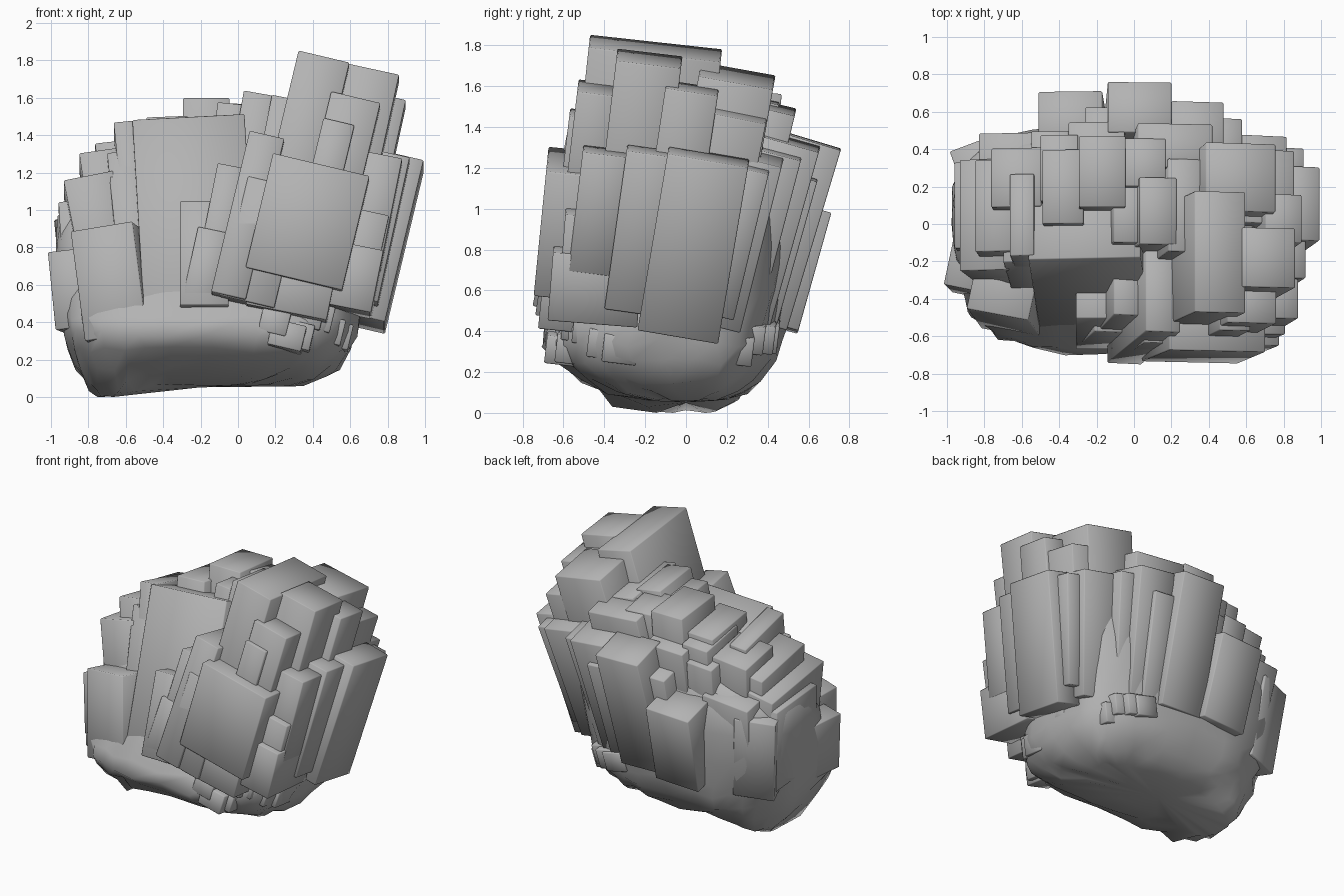
import bpy, bmesh, math, random
from mathutils import Vector, Matrix

random.seed(4)
grey = bpy.data.materials.new("dark_stone")
grey.diffuse_color = (.45, .45, .45, 1)


def finish(bm, name, angle=35):
    bmesh.ops.recalc_face_normals(bm, faces=bm.faces)
    me = bpy.data.meshes.new(name)
    bm.to_mesh(me)
    bm.free()
    me.materials.append(grey)
    ob = bpy.data.objects.new(name, me)
    bpy.context.collection.objects.link(ob)
    bpy.ops.object.select_all(action='DESELECT')
    ob.select_set(True)
    bpy.context.view_layer.objects.active = ob
    bpy.ops.object.shade_smooth_by_angle(angle=math.radians(angle))
    return ob


# rough rounded rock core: z, x range, y range, tilt of the ring along x
rings = [
    (.035, -.76, .36, -.2, .2, 0), (.08, -.82, .46, -.4, .3, 0),
    (.16, -.86, .54, -.53, .37, 0), (.25, -.9, .60, -.64, .43, 0),
    (.34, -.93, .63, -.70, .46, 0), (.43, -.95, .64, -.68, .48, 0),
    (.60, -.97, .66, -.50, .50, 0), (.82, -.98, .70, -.42, .52, 0),
    (1.02, -.96, .72, -.28, .49, .06), (1.18, -.88, .72, -.2, .44, .16),
    (1.30, -.65, .68, -.12, .36, .24),
]
N = 36
bm = bmesh.new()
loops = []
for z, x0, x1, y0, y1, tilt in rings:
    loop = []
    for i in range(N):
        a = math.tau * i / N
        c, s = math.cos(a), math.sin(a)
        x = (x0 + x1) / 2 + (x1 - x0) / 2 * math.copysign(abs(c) ** .68, c)
        y = (y0 + y1) / 2 + (y1 - y0) / 2 * math.copysign(abs(s) ** .68, s)
        j = .02 if .05 < z < .5 else .008
        zz = z + tilt * x + random.uniform(-j, j)
        if z < .1:
            zz += .03 + .06 * max(-1, min(0, (x + .45) * 5))
        v = Vector((x + random.uniform(-j, j), y + random.uniform(-j, j), max(0, zz)))
        loop.append(bm.verts.new(v))
    loops.append(loop)
for a, b in zip(loops, loops[1:]):
    for i in range(N):
        k = (i + 1) % N
        bm.faces.new((a[i], a[k], b[k], b[i]))
base = bm.faces.new(loops[0])
bm.faces.new(loops[-1])
bmesh.ops.poke(bm, faces=[base])
finish(bm, "rock_core", 60)


# leaning square crystal column, placed by the centre of its top face
def add_column(bm, x, y, z, w, d, length, tx, ty, turn=0):
    up = Vector((tx, ty, 1)).normalized()
    side = (Vector((1, 0, 0)) - up * up.x).normalized()
    back = up.cross(side)
    rot = Matrix((side, back, up)).transposed().to_4x4()
    m = (Matrix.Translation((x, y, z)) @ rot
         @ Matrix.Rotation(math.radians(turn), 4, 'Z')
         @ Matrix.Translation((0, 0, -length / 2))
         @ Matrix.Diagonal((w, d, length, 1)))
    bmesh.ops.create_cube(bm, size=1, matrix=m)


# columns get a narrow softened edge so the shading rolls over it
def group(name, columns):
    for i, col in enumerate(columns):
        bm = bmesh.new()
        add_column(bm, *col)
        bmesh.ops.bevel(bm, geom=bm.edges[:], offset=.006, segments=1,
                        affect='EDGES')
        finish(bm, f"{name}_{i + 1}", 60)


group("tall_column", [
    (.46, -.15, 1.785, .28, .65, 1.2, .24, .11),
    (.72, -.18, 1.735, .29, .32, 1.2, .22, .12),
    (.57, .25, 1.65, .38, .37, 1.1, .2, .18),
    (.63, -.42, 1.59, .27, .22, .8, .24, .12),
    (.80, .03, 1.59, .2, .26, 1.0, .22, .15),
    (.72, .2, 1.48, .28, .4, .9, .22, .2),
    (.13, .07, 1.6, .2, .36, 1.1, .18, .12),
    (.28, .1, 1.56, .2, .5, .9, .2, .15),
])
group("right_column", [
    (.90, .11, 1.255, .19, .4, .9, .24, .17),
    (.78, -.38, 1.28, .2, .25, .6, .2, .12),
    (.83, -.14, 1.28, .18, .3, .8, .22, .14),
    (.70, -.42, .98, .22, .34, .48, .22, .08),
    (.83, .33, 1.2, .16, .16, .75, .22, .24),
    (.66, -.43, .79, .24, .44, .34, .2, .08),
])
group("front_column", [
    (.445, -.5, 1.225, .53, .36, .63, .24, .1),
    (.54, -.46, 1.46, .17, .22, .6, .24, .12),
    (.155, -.36, 1.36, .19, .44, .9, .24, .2),
    (.20, -.46, 1.12, .3, .36, .66, .24, .15),
    (.32, -.52, .75, .44, .34, .32, .2, .1),
    (-.265, .05, 1.41, .6, .5, 1.12, -.06, .38),
    (-.18, -.34, 1.0, .26, .34, .58, .0, .3),
    (-.13, -.42, .86, .17, .32, .4, .22, .22),
    (-.03, -.32, 1.2, .16, .34, .65, .2, .22),
])
group("left_column", [
    (-.60, .05, 1.42, .13, .45, .95, -.1, .25),
    (-.63, .25, 1.34, .27, .32, .8, -.12, .2),
    (-.74, .1, 1.27, .22, .5, .75, -.15, .2),
    (-.80, .05, 1.14, .27, .6, .65, -.2, .15),
    (-.685, -.27, .88, .34, .44, .6, -.13, .18, -12),
    (-.865, -.13, .77, .22, .44, .42, -.1, .1, -12),
    (-.60, -.04, 1.26, .2, .34, .85, -.1, .34),
    (-.87, .1, 1.03, .18, .46, .6, -.06, .08),
])
group("back_column", [
    (.03, .625, 1.33, .34, .28, .92, .03, .3),
    (-.34, .575, 1.01, .34, .28, .6, -.05, .28),
    (.34, .51, 1.33, .28, .3, .9, .12, .28),
    (.64, .33, 1.27, .36, .3, .85, .2, .25),
    (-.65, .36, 1.08, .36, .26, .65, -.1, .2),
    (.22, .42, 1.5, .4, .24, .8, .1, .24),
    (-.2, .42, 1.38, .3, .26, .85, -.04, .24),
    (-.45, .36, 1.3, .2, .28, .8, -.08, .2),
    (-.79, .26, .98, .28, .38, .6, -.1, .12, 20),
    (-.16, .48, 1.2, .2, .3, .8, -.02, .26),
    (.48, .44, 1.28, .2, .26, .85, .16, .26),
    (.24, .5, 1.18, .22, .3, .8, .08, .28),
])

# stepped column ends across the sloping top
group("top_column", [
    (-.17, .28, 1.58, .25, .38, .7, .0, .1),
    (-.02, .05, 1.55, .18, .3, .7, .1, .12),
    (-.38, .2, 1.47, .22, .4, .7, -.04, .15),
    (-.4, .3, 1.42, .2, .36, .6, -.06, .18),
    (.06, .33, 1.54, .22, .26, .7, .06, .2),
])

# small broken stubs half buried around the lower right edge
stubs = []
for i in range(17):
    a = math.radians(-85 + i * 10)
    z = random.uniform(.38, .5)
    stubs.append((.18 + .38 * math.cos(a), -.1 + .5 * math.sin(a), z,
                  random.uniform(.14, .2), random.uniform(.14, .2),
                  .14, .24, .12))
group("broken_stub", stubs)
